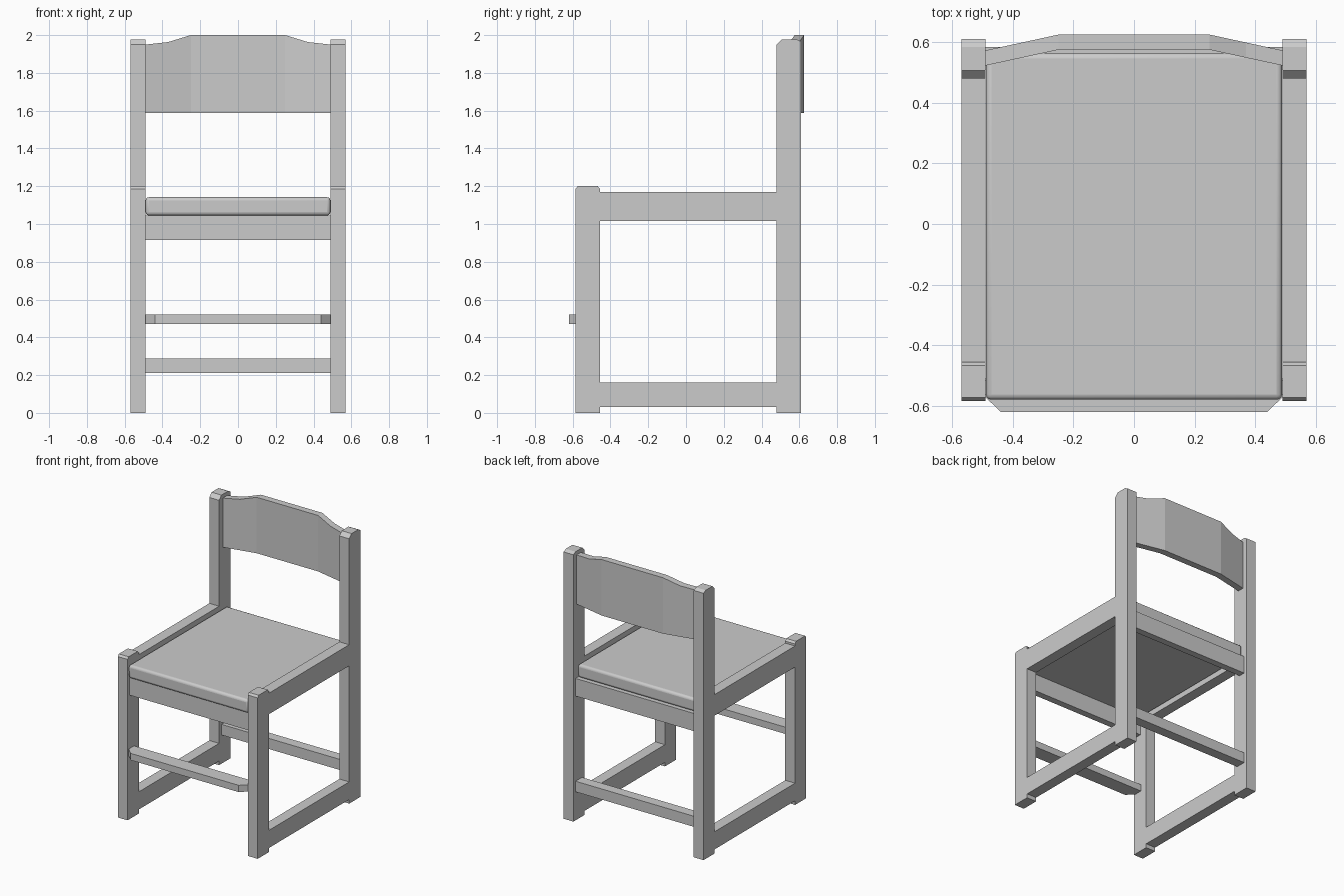
import bpy, bmesh

if "Cube" in bpy.data.objects:
    bpy.data.objects.remove(bpy.data.objects["Cube"])


def finish(name, bm):
    bmesh.ops.recalc_face_normals(bm, faces=bm.faces[:])
    mesh = bpy.data.meshes.new(name)
    bm.to_mesh(mesh)
    bm.free()
    ob = bpy.data.objects.new(name, mesh)
    bpy.context.collection.objects.link(ob)
    return ob


def prism(name, points, direction):
    """Extrude a flat outline of 3D points along a direction."""
    bm = bmesh.new()
    face = bm.faces.new([bm.verts.new(p) for p in points])
    ext = bmesh.ops.extrude_face_region(bm, geom=[face])
    moved = [v for v in ext["geom"] if isinstance(v, bmesh.types.BMVert)]
    bmesh.ops.translate(bm, verts=moved, vec=direction)
    return finish(name, bm)


def box(name, x, y, z):
    pts = [(x[0], y[0], z[0]), (x[1], y[0], z[0]), (x[1], y[1], z[0]), (x[0], y[1], z[0])]
    return prism(name, pts, (0, 0, z[1] - z[0]))


IN, OUT = 0.49, 0.57  # inner and outer x of the side frames

# Side frames: legs with chamfered tops, joined by two rails
front_profile = [(-0.585, 0), (-0.455, 0), (-0.455, 1.185), (-0.467, 1.2), (-0.573, 1.2), (-0.585, 1.185)]
back_profile = [(0.48, 0), (0.61, 0), (0.61, 1.965), (0.585, 1.978), (0.507, 1.978), (0.48, 1.95)]
for side, x0 in (("left", -OUT), ("right", IN)):
    for part, prof in (("front_leg", front_profile), ("back_leg", back_profile)):
        prism(f"{part}_{side}", [(x0, y, z) for y, z in prof], (OUT - IN, 0, 0))
    for part, z in (("seat_rail", (1.015, 1.17)), ("floor_rail", (0.03, 0.16))):
        box(f"{part}_{side}", (x0, x0 + OUT - IN), (-0.455, 0.48), z)

# Aprons under the seat and the rear stretcher
span = (-IN, IN)
box("front_apron", span, (-0.565, -0.515), (0.915, 1.045))
box("back_apron", span, (0.535, 0.585), (0.915, 1.045))
box("back_stretcher", span, (0.51, 0.585), (0.21, 0.288))

# Front foot bar with clipped corners
foot = [(-IN, -0.51), (-IN, -0.572), (-0.44, -0.62), (0.44, -0.62), (IN, -0.572), (IN, -0.51)]
prism("foot_bar", [(x, y, 0.47) for x, y in foot], (0, 0, 0.05))

# Seat cushion board with softened edges
seat = box("seat", (-0.489, 0.489), (-0.58, 0.565), (1.045, 1.142))
bev = seat.modifiers.new("soft_edges", 'BEVEL')
bev.width = 0.018
bev.segments = 3
bpy.context.view_layer.objects.active = seat
seat.select_set(True)
bpy.ops.object.shade_smooth_by_angle()

# Backrest: bent in plan, with a raised top edge
bm = bmesh.new()
rings = []
for x, y, top in ((-IN, 0.523, 1.95), (-0.37, 0.549, 1.963), (-0.25, 0.575, 2.0),
                  (0.25, 0.575, 2.0), (0.37, 0.549, 1.963), (IN, 0.523, 1.95)):
    rings.append([bm.verts.new(p) for p in
                  ((x, y, 1.588), (x, y + 0.05, 1.588), (x, y + 0.05, top), (x, y, top))])
for a, b in zip(rings, rings[1:]):
    for i in range(4):
        j = (i + 1) % 4
        bm.faces.new((a[i], a[j], b[j], b[i]))
bm.faces.new(rings[0])
bm.faces.new(rings[-1])
finish("backrest", bm)
